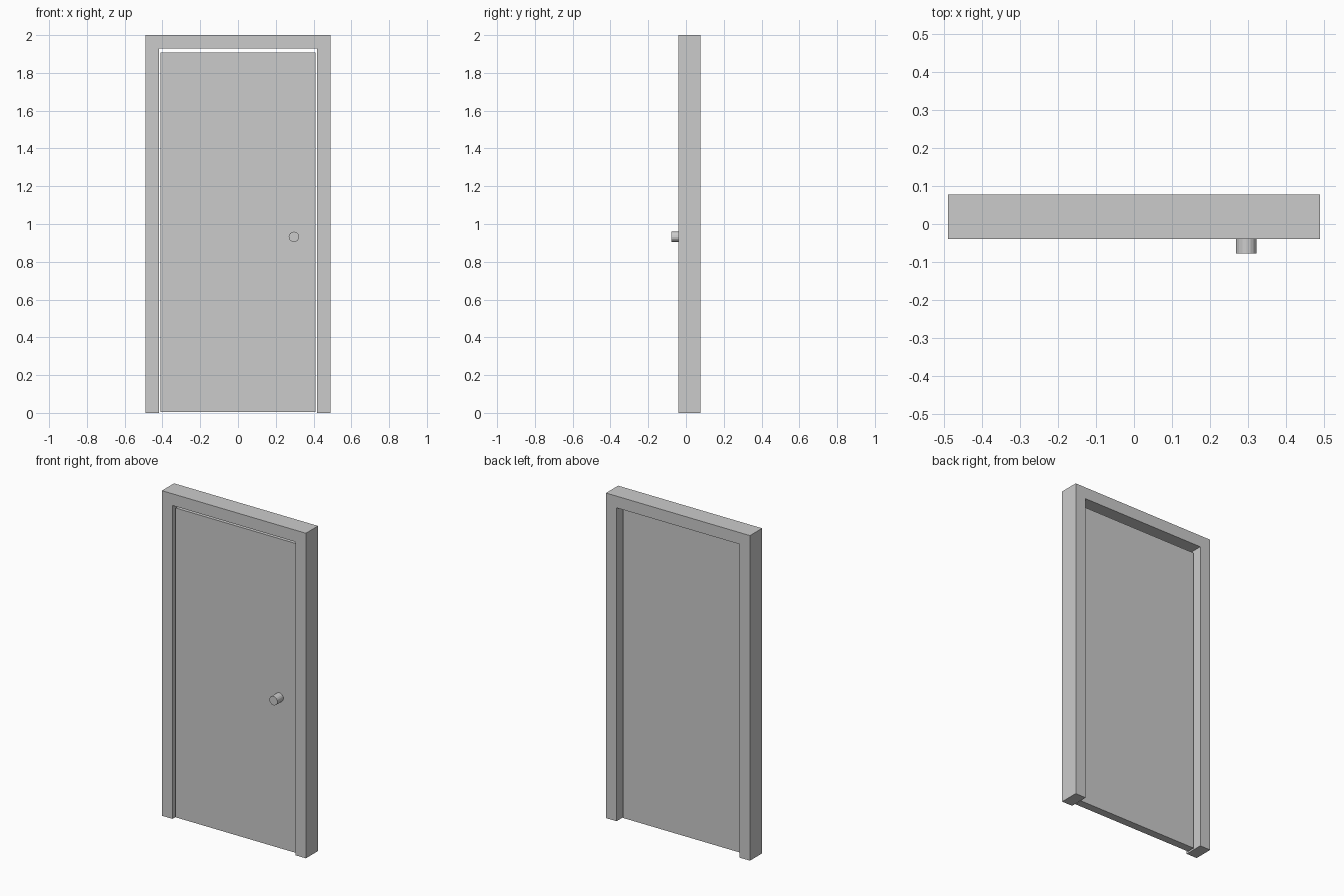
import bpy, bmesh
from math import radians
from mathutils import Matrix

cube = bpy.data.objects.get("Cube")
if cube:
    bpy.data.objects.remove(cube, do_unlink=True)

# Single plain grey
grey = bpy.data.materials.new("plain_grey")
grey.use_nodes = True
colour = (0.6, 0.6, 0.6, 1)
grey.diffuse_color = colour
grey.node_tree.nodes["Principled BSDF"].inputs["Base Color"].default_value = colour


def finish(name, bm):
    bmesh.ops.recalc_face_normals(bm, faces=bm.faces)
    mesh = bpy.data.meshes.new(name)
    bm.to_mesh(mesh)
    bm.free()
    mesh.materials.append(grey)
    obj = bpy.data.objects.new(name, mesh)
    bpy.context.collection.objects.link(obj)
    return obj


def extrude_outline(name, outline, front, back):
    """Extrude an (x, z) outline from y = front to y = back."""
    bm = bmesh.new()
    face = bm.faces.new([bm.verts.new((x, front, z)) for x, z in outline])
    result = bmesh.ops.extrude_face_region(bm, geom=[face])
    moved = [v for v in result["geom"] if isinstance(v, bmesh.types.BMVert)]
    bmesh.ops.translate(bm, verts=moved, vec=(0, back - front, 0))
    return finish(name, bm)


HALF, HEIGHT = 0.49, 2.0
OPEN_HALF, OPEN_TOP = 0.418, 1.928
DOOR_HALF, DOOR_TOP, DOOR_BOTTOM = 0.41, 1.907, 0.004
FRAME_FRONT, FRAME_BACK = -0.04, 0.078
DOOR_FRONT, DOOR_BACK = -0.02, 0.029
KNOB_FRONT, KNOB_RADIUS = -0.078, 0.0275

# Door frame: two jambs and the head in one piece
half_outline = [(HALF, HEIGHT), (HALF, 0), (OPEN_HALF, 0), (OPEN_HALF, OPEN_TOP)]
mirrored = [(-x, z) for x, z in reversed(half_outline)]
extrude_outline("door_frame", half_outline + mirrored, FRAME_FRONT, FRAME_BACK)

# Door panel, set back in the frame
panel = [(-DOOR_HALF, DOOR_BOTTOM), (DOOR_HALF, DOOR_BOTTOM),
         (DOOR_HALF, DOOR_TOP), (-DOOR_HALF, DOOR_TOP)]
extrude_outline("door_panel", panel, DOOR_FRONT, DOOR_BACK)

# Cylindrical knob on the front only
bm = bmesh.new()
bmesh.ops.create_cone(bm, cap_ends=True, segments=16, radius1=KNOB_RADIUS,
                      radius2=KNOB_RADIUS, depth=DOOR_FRONT - KNOB_FRONT,
                      matrix=Matrix.Rotation(radians(90), 4, "X"))
knob = finish("door_knob", bm)
knob.location = (0.296, (DOOR_FRONT + KNOB_FRONT) / 2, 0.932)
